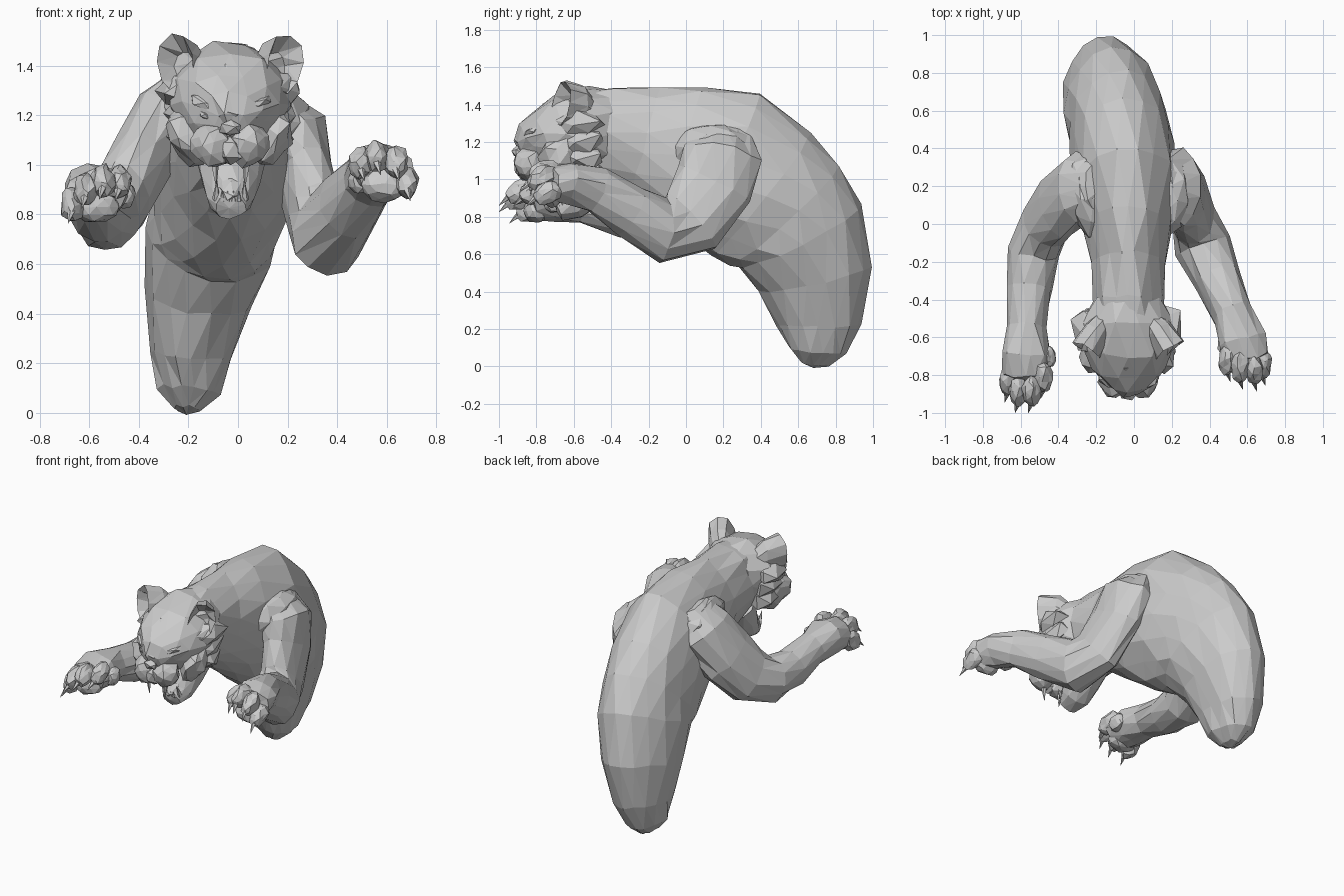
import bpy, bmesh, random
from math import sin, cos, pi, radians
from mathutils import Vector, Matrix, Euler

random.seed(4)
cube = bpy.data.objects.get("Cube")
if cube:
    bpy.data.objects.remove(cube, do_unlink=True)

HEAD_X = -0.03


def finish(bm, name, jitter=0.0):
    """Roughen, triangulate and link a faceted part."""
    for v in bm.verts:
        v.co += Vector([random.uniform(-jitter, jitter) for _ in range(3)])
    bmesh.ops.recalc_face_normals(bm, faces=bm.faces)
    bmesh.ops.triangulate(bm, faces=bm.faces, quad_method='SHORT_EDGE')
    mesh = bpy.data.meshes.new(name)
    bm.to_mesh(mesh)
    bm.free()
    ob = bpy.data.objects.new(name, mesh)
    bpy.context.collection.objects.link(ob)
    return ob


def loft(name, sections, sides=12, jitter=0.01, bulge=0.35):
    """Skin elliptical rings (x, y, z, half width, half height) along a path."""
    bm = bmesh.new()
    pts = [Vector(s[:3]) for s in sections]
    rings, last = [], len(pts) - 1
    for i, (p, s) in enumerate(zip(pts, sections)):
        t = (pts[min(i + 1, last)] - pts[max(i - 1, 0)]).normalized()
        side = Vector((1, 0, 0))
        side = (side - t * side.dot(t)).normalized()
        up = t.cross(side)
        turn = (i % 2) * pi / sides
        rings.append([bm.verts.new(p + side * s[3] * cos(a) + up * s[4] * sin(a))
                      for a in [turn + 2 * pi * k / sides for k in range(sides)]])
    for a, b in zip(rings, rings[1:]):
        for k in range(sides):
            n = (k + 1) % sides
            bm.faces.new((a[k], a[n], b[n], b[k]))
    for end, inner in ((0, 1), (last, last - 1)):
        out = (pts[end] - pts[inner]).normalized()
        tip = bm.verts.new(pts[end] + out * min(sections[end][3:]) * bulge)
        ring = rings[end]
        for k in range(sides):
            bm.faces.new((ring[k], ring[(k + 1) % sides], tip))
    return finish(bm, name, jitter)


def blob(name, loc, scale, rot=(0, 0, 0), detail=2, jitter=0.006):
    bm = bmesh.new()
    m = Matrix.LocRotScale(Vector(loc), Euler([radians(r) for r in rot]), Vector(scale))
    bmesh.ops.create_icosphere(bm, subdivisions=detail, radius=1, matrix=m)
    return finish(bm, name, jitter)


def spike(name, base, tip, radius, sides=5):
    base, tip = Vector(base), Vector(tip)
    axis = tip - base
    m = Matrix.Translation((base + tip) / 2) @ axis.to_track_quat('Z', 'Y').to_matrix().to_4x4()
    bm = bmesh.new()
    bmesh.ops.create_cone(bm, cap_ends=True, segments=sides, radius1=radius,
                          radius2=0.001, depth=axis.length, matrix=m)
    return finish(bm, name)


def ear(name, side):
    """Upright rim with a hollow front and a deep tapering back."""
    bm = bmesh.new()
    m = (Matrix.Translation((HEAD_X + side * 0.195, -0.625, 1.405))
         @ Euler((radians(-5), radians(side * 14), radians(side * 30))).to_matrix().to_4x4())
    n = 9
    rims = []
    for scale, y, drop in ((0.6, 0.17, 0.05), (0.95, 0.07, 0.01), (1, -0.05, 0), (0.55, 0.02, 0.01)):
        rims.append([bm.verts.new(m @ Vector((0.085 * scale * cos(a), y, 0.12 * scale * sin(a) - drop)))
                     for a in [pi / 2 + 2 * pi * k / n for k in range(n)]])
    for a, b in zip(rims, rims[1:]):
        for k in range(n):
            bm.faces.new((a[k], a[(k + 1) % n], b[(k + 1) % n], b[k]))
    bm.faces.new(rims[0])
    bm.faces.new(rims[-1])
    return finish(bm, name, 0.007)


# Torso curving over the back and down to the rounded hind end
loft("torso", [
    (-0.205, 0.69, 0.015, 0.06, 0.08),
    (-0.2, 0.70, 0.09, 0.125, 0.16),
    (-0.185, 0.71, 0.23, 0.165, 0.235),
    (-0.155, 0.69, 0.47, 0.22, 0.31),
    (-0.112, 0.605, 0.70, 0.258, 0.365),
    (-0.085, 0.52, 0.81, 0.265, 0.395),
    (-0.065, 0.40, 0.92, 0.275, 0.42),
    (-0.04, 0.20, 1.07, 0.27, 0.435),
    (-0.03, -0.02, 1.14, 0.235, 0.375),
    (-0.03, -0.22, 1.20, 0.19, 0.30),
    (-0.03, -0.42, 1.25, 0.185, 0.25),
    (-0.03, -0.58, 1.26, 0.17, 0.21)], sides=16, jitter=0.009)

# Forelegs from shoulder blade through elbow to paw
loft("left_foreleg", [
    (0.14, 0.20, 1.23, 0.09, 0.15),
    (0.225, 0.19, 1.12, 0.145, 0.215),
    (0.27, 0.15, 0.97, 0.12, 0.22),
    (0.315, 0.03, 0.78, 0.12, 0.20),
    (0.36, -0.12, 0.725, 0.15, 0.175),
    (0.44, -0.30, 0.83, 0.125, 0.15),
    (0.525, -0.48, 0.94, 0.11, 0.125),
    (0.575, -0.62, 0.98, 0.125, 0.115),
    (0.595, -0.71, 0.975, 0.12, 0.10)], sides=12, jitter=0.009)
loft("right_foreleg", [
    (-0.18, 0.20, 1.32, 0.10, 0.14),
    (-0.28, 0.19, 1.20, 0.145, 0.20),
    (-0.385, 0.11, 1.03, 0.13, 0.205),
    (-0.47, 0.00, 0.87, 0.13, 0.185),
    (-0.535, -0.15, 0.80, 0.135, 0.145),
    (-0.555, -0.34, 0.81, 0.12, 0.125),
    (-0.57, -0.54, 0.87, 0.10, 0.11),
    (-0.575, -0.69, 0.89, 0.13, 0.115),
    (-0.58, -0.80, 0.88, 0.125, 0.10)], sides=12, jitter=0.009)

# Toes and claws, fanned across each paw
toe_rows = {
    "left": [(0.495, -0.72, 1.01), (0.56, -0.76, 1.035), (0.635, -0.77, 1.01), (0.68, -0.74, 0.93)],
    "right": [(-0.48, -0.81, 0.93), (-0.545, -0.885, 0.935), (-0.615, -0.885, 0.90), (-0.67, -0.83, 0.84)]}
for side, toes in toe_rows.items():
    lean = 0.015 if side == "left" else -0.015
    for i, toe in enumerate(toes):
        p = Vector(toe)
        blob(f"{side}_toe_{i + 1}", p, (0.05, 0.085, 0.062), (28, 0, 0), 2, 0.008)
        spike(f"{side}_claw_{i + 1}", p + Vector((0, -0.06, -0.025)),
              p + Vector((lean, -0.115, -0.075)), 0.018)
blob("left_paw_pad", (0.59, -0.72, 0.92), (0.095, 0.06, 0.07))
blob("right_paw_pad", (-0.57, -0.80, 0.83), (0.095, 0.07, 0.065))
blob("left_dewclaw_toe", (0.49, -0.64, 0.94), (0.045, 0.06, 0.06))
blob("right_dewclaw_toe", (-0.455, -0.70, 0.88), (0.04, 0.06, 0.06))

# Skull tapering to the muzzle
loft("head", [
    (HEAD_X, -0.40, 1.25, 0.18, 0.23),
    (HEAD_X, -0.53, 1.27, 0.25, 0.23),
    (HEAD_X, -0.65, 1.25, 0.24, 0.21),
    (HEAD_X, -0.75, 1.21, 0.195, 0.175),
    (HEAD_X, -0.82, 1.17, 0.14, 0.14),
    (HEAD_X, -0.865, 1.14, 0.075, 0.09)], jitter=0.01)

# Lower jaw dropped wide open, set back under the skull
loft("lower_jaw", [
    (HEAD_X, -0.46, 1.06, 0.15, 0.12),
    (HEAD_X, -0.54, 0.94, 0.12, 0.11),
    (HEAD_X, -0.61, 0.865, 0.095, 0.085),
    (HEAD_X, -0.68, 0.83, 0.065, 0.05)], sides=10, jitter=0.006)
blob("tongue", (HEAD_X, -0.655, 0.92), (0.05, 0.09, 0.025), (42, 0, 0), 1)
loft("nose_bridge", [
    (HEAD_X, -0.73, 1.37, 0.075, 0.05),
    (HEAD_X, -0.82, 1.285, 0.06, 0.04),
    (HEAD_X, -0.885, 1.19, 0.05, 0.035)], sides=7, jitter=0.005)
blob("nose", (HEAD_X, -0.90, 1.15), (0.052, 0.033, 0.035), (15, 0, 0), 1)
blob("upper_lip", (HEAD_X, -0.86, 1.06), (0.06, 0.06, 0.06), detail=1)

# Paired facial features
for side, label in ((1, "left"), (-1, "right")):
    def at(x, y, z):
        return (HEAD_X + side * x, y, z)
    ear(f"{label}_ear", side)
    blob(f"{label}_muzzle_pad", at(0.075, -0.835, 1.08), (0.085, 0.085, 0.09), (0, side * 15, side * 25), jitter=0.009)
    blob(f"{label}_cheek", at(0.155, -0.66, 1.12), (0.09, 0.13, 0.13), (0, side * 20, side * 20), jitter=0.014)
    blob(f"{label}_brow", at(0.105, -0.825, 1.25), (0.075, 0.045, 0.028), (0, side * -20, side * 35), 1)
    blob(f"{label}_eye", at(0.1, -0.84, 1.2), (0.03, 0.025, 0.018), (0, side * -20, side * 30), 1, 0)
    # Ragged ruff below the ears
    for i in range(3):
        z = 1.30 - i * 0.09
        blob(f"{label}_ruff_{i + 1}", at(0.205 - i * 0.022, -0.57, z),
             (0.085, 0.14, 0.08), (0, side * 30, side * -15), 1, 0.014)
    # Fangs and small teeth
    spike(f"{label}_upper_fang", at(0.065, -0.83, 1.02), at(0.058, -0.83, 0.91), 0.02)
    spike(f"{label}_lower_fang", at(0.058, -0.665, 0.86), at(0.055, -0.70, 0.94), 0.017)
    for i in range(2):
        spike(f"{label}_incisor_{i + 1}", at(0.012 + i * 0.022, -0.69, 0.855),
              at(0.012 + i * 0.022, -0.705, 0.895), 0.011)
    # Shoulder blade blending foreleg into back
    blob(f"{label}_shoulder", (0.15 if side > 0 else -0.21, 0.14, 1.12 if side > 0 else 1.2),
         (0.13, 0.24, 0.19), (0, side * 25, side * -12), jitter=0.01)
